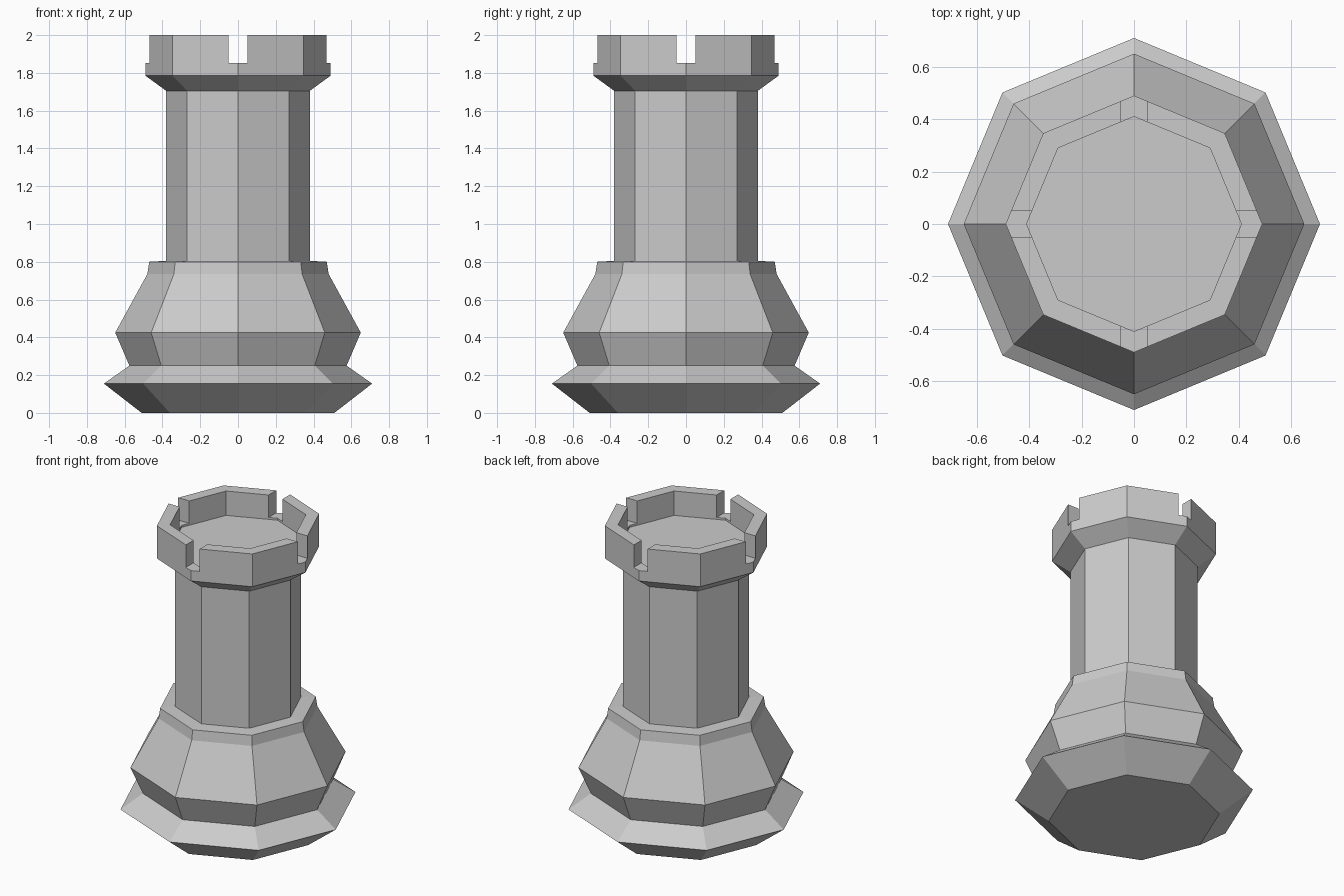
import bpy, bmesh, math

if "Cube" in bpy.data.objects:
    bpy.data.objects.remove(bpy.data.objects["Cube"])

SIDES = 8
NOTCH_W, NOTCH_Z = 0.10, 1.853

# (radius, height) profile from the foot up, over the rim and into the sunken top
PROFILE = [
    (0.51, 0.00), (0.71, 0.155), (0.575, 0.25),       # foot
    (0.65, 0.425), (0.48, 0.735), (0.47, 0.80),       # flared base
    (0.38, 0.805), (0.38, 1.705),                     # shaft
    (0.49, 1.785), (0.49, 2.00),                      # crown outside
    (0.41, 2.00), (0.41, 1.84),                       # crown inside
]


def lathe(name, profile, sides):
    """Closed faceted solid of revolution with corners on the axes."""
    bm = bmesh.new()
    rings = []
    for r, z in profile:
        rings.append([bm.verts.new((r * math.cos(2 * math.pi * i / sides),
                                    r * math.sin(2 * math.pi * i / sides), z))
                      for i in range(sides)])
    for lo, hi in zip(rings, rings[1:]):
        for i in range(sides):
            j = (i + 1) % sides
            bm.faces.new((lo[i], lo[j], hi[j], hi[i]))
    bm.faces.new(rings[0][::-1])
    bm.faces.new(rings[-1])
    bmesh.ops.recalc_face_normals(bm, faces=bm.faces)
    mesh = bpy.data.meshes.new(name)
    bm.to_mesh(mesh)
    bm.free()
    obj = bpy.data.objects.new(name, mesh)
    bpy.context.collection.objects.link(obj)
    return obj


def cut_slot(target, size_x, size_y):
    """Cut a straight slot through the crown walls."""
    bpy.ops.mesh.primitive_cube_add(size=1, location=(0, 0, NOTCH_Z + 0.25))
    cutter = bpy.context.object
    cutter.name = "notch_cutter"
    cutter.scale = (size_x, size_y, 0.5)
    cutter.hide_render = True
    mod = target.modifiers.new("notch", 'BOOLEAN')
    mod.operation = 'DIFFERENCE'
    mod.solver = 'EXACT'
    mod.object = cutter
    bpy.context.view_layer.objects.active = target
    bpy.ops.object.modifier_apply(modifier=mod.name)
    bpy.data.objects.remove(cutter, do_unlink=True)


# Tower body
tower = lathe("tower", PROFILE, SIDES)

# Four battlement notches, one at each axis corner
cut_slot(tower, 2.0, NOTCH_W)
cut_slot(tower, NOTCH_W, 2.0)
